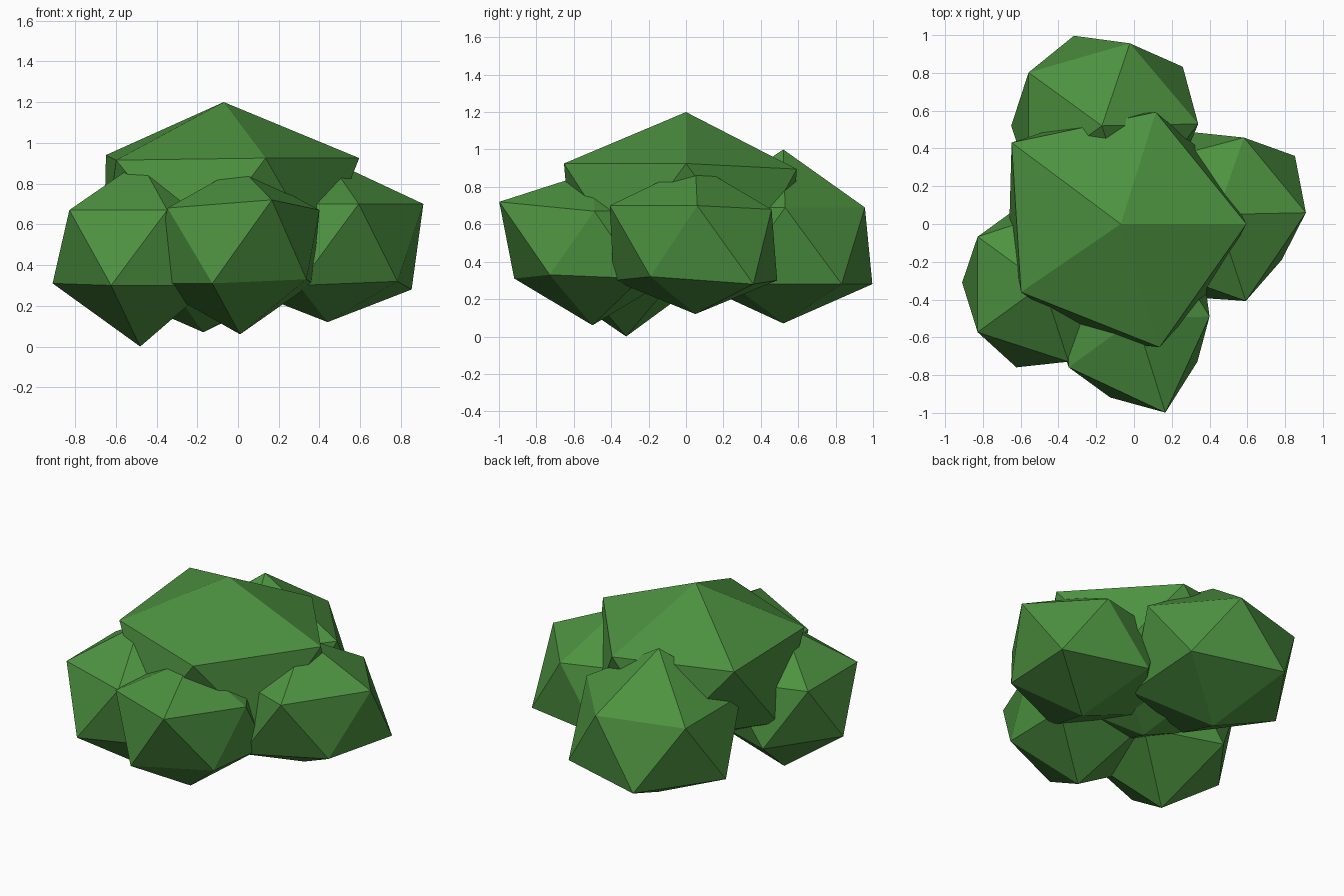
import bpy
from math import cos, sin, radians
from mathutils import Vector

if "Cube" in bpy.data.objects:
    bpy.data.objects.remove(bpy.data.objects["Cube"], do_unlink=True)

leaf_green = bpy.data.materials.new("leaf_green")
leaf_green.use_nodes = True
leaf_green.diffuse_color = (0.075, 0.29, 0.052, 1)
leaf_green.node_tree.nodes["Principled BSDF"].inputs["Base Color"].default_value = leaf_green.diffuse_color


def foliage_clump(name, centre, radii, heights, nudges):
    """Twenty-sided clump: two staggered rings of five corners between two poles.

    radii: lower and upper ring; heights: bottom, lower ring, upper ring, top.
    nudges: shifts of single corners, keyed by ring and angle in degrees.
    """
    x, y = centre
    bottom, low_z, up_z, top = heights

    def ring(label, radius, z, start):
        corners = []
        for k in range(5):
            angle = start + 72 * k
            corner = Vector((x + radius * cos(radians(angle)),
                             y + radius * sin(radians(angle)), z))
            corners.append(corner + Vector(nudges.get((label, angle), (0, 0, 0))))
        return corners

    verts = ring("low", radii[0], low_z, 36) + ring("up", radii[1], up_z, 0)
    verts += [Vector((x, y, bottom)), Vector((x, y, top))]
    south, north = len(verts) - 2, len(verts) - 1

    faces = []
    for k in range(5):
        n = (k + 1) % 5
        low, low_next, up, up_next = k, n, k + 5, n + 5
        faces += [(north, up, up_next), (up, low, up_next),
                  (low, low_next, up_next), (south, low_next, low)]

    mesh = bpy.data.meshes.new(name)
    mesh.from_pydata(verts, [], faces)
    mesh.materials.append(leaf_green)
    mesh.update()
    obj = bpy.data.objects.new(name, mesh)
    bpy.context.collection.objects.link(obj)
    return obj


# Broad, flattened crown
foliage_clump("crown_clump", (-0.07, 0), (0.59, 0.665), (0.2, 0.45, 0.925, 1.2), {
    ("up", 72): (-0.02, -0.04, -0.03),
    ("up", 144): (-0.04, 0.04, 0.015),
    ("up", 216): (0.01, 0.03, -0.01),
    ("up", 288): (0, -0.02, 0),
    ("low", 252): (0.03, -0.05, 0)})

# Four lower clumps around the crown
foliage_clump("back_clump", (-0.17, 0.52), (0.48, 0.48), (0.07, 0.28, 0.69, 1.0), {
    ("up", 0): (0.03, 0.01, 0),
    ("up", 72): (0, -0.02, 0),
    ("low", 36): (0.04, 0.03, 0),
    ("low", 108): (0, 0.02, 0)})

foliage_clump("left_clump", (0.44, 0.05), (0.46, 0.46), (0.12, 0.3, 0.7, 0.92), {
    ("up", 0): (0.01, 0.01, 0),
    ("up", 72): (0, -0.03, -0.02),
    ("up", 288): (0.01, -0.02, 0),
    ("low", 36): (0.04, 0.04, -0.02),
    ("low", 324): (-0.03, 0.03, 0.02)})

foliage_clump("right_clump", (-0.48, -0.32), (0.43, 0.43), (0, 0.3, 0.67, 0.91), {
    ("low", 180): (0, 0.01, 0.01),
    ("low", 252): (-0.01, -0.03, 0)})

foliage_clump("front_clump", (0.01, -0.5), (0.44, 0.44), (0.06, 0.31, 0.68, 0.88), {
    ("up", 0): (-0.05, 0.01, -0.01),
    ("up", 288): (0.02, -0.08, 0.04),
    ("low", 324): (-0.03, 0.03, 0.02)})
